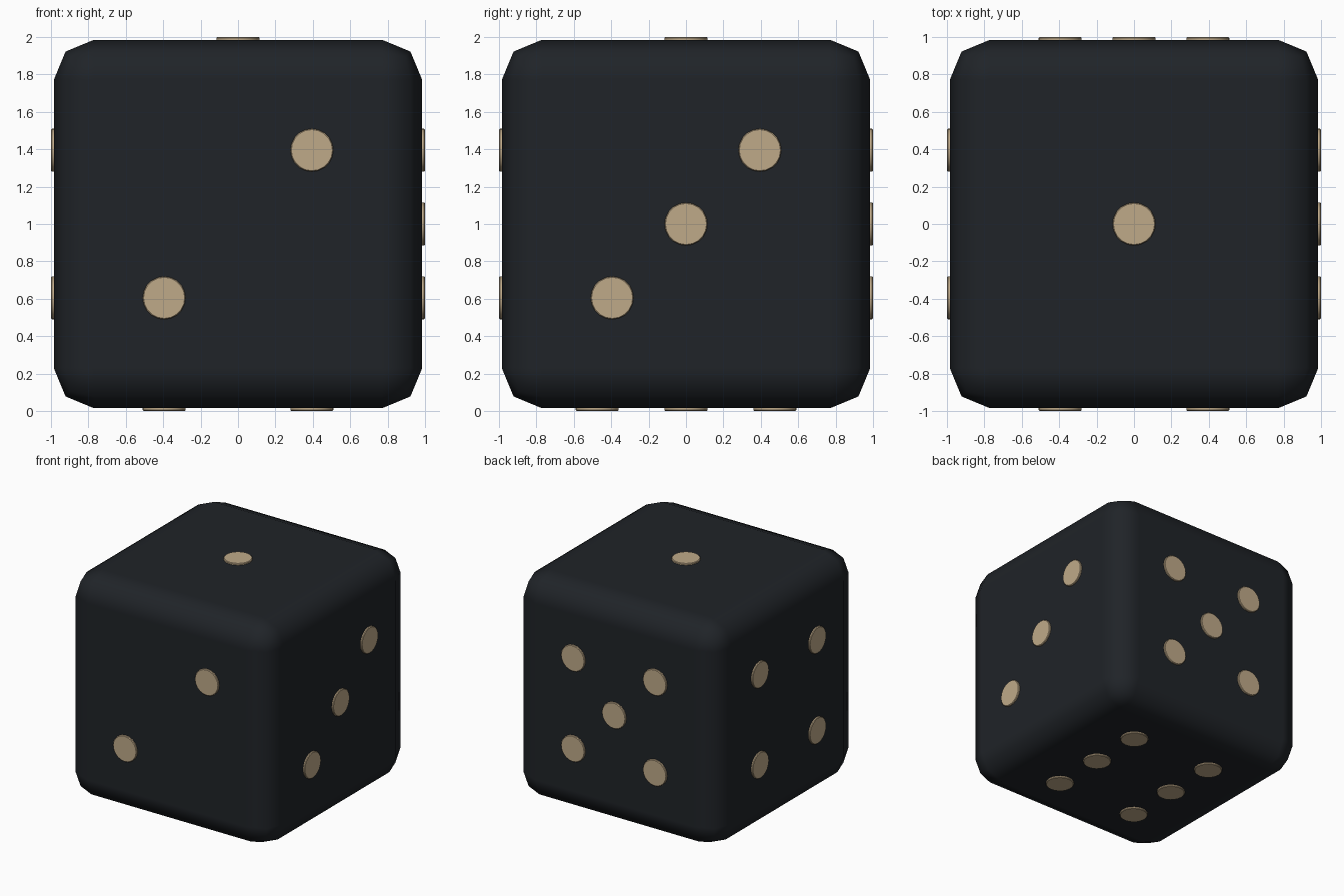
import bpy
from mathutils import Vector

if "Cube" in bpy.data.objects:
    bpy.data.objects.remove(bpy.data.objects["Cube"])

HALF = 0.985        # half width of the body
OUT = 1.0           # outer face of the pips
R = 0.115           # pip radius
P, Q = 0.395, 0.475 # pip spacing


def material(name, colour):
    m = bpy.data.materials.new(name)
    m.diffuse_color = (*colour, 1)
    m.use_nodes = True
    m.node_tree.nodes["Principled BSDF"].inputs["Base Color"].default_value = m.diffuse_color
    return m


dark = material("dark_body", (0.014, 0.017, 0.021))
tan = material("tan_pip", (0.52, 0.40, 0.25))

# Body: cube with two-step rounded edges
bpy.ops.mesh.primitive_cube_add(size=2 * HALF, location=(0, 0, 1))
body = bpy.context.object
body.name = "die_body"
body.data.materials.append(dark)
bpy.ops.object.shade_smooth()
bevel = body.modifiers.new("rounded_edges", 'BEVEL')
bevel.width = 0.215
bevel.segments = 2
bevel.limit_method = 'NONE'
bevel.harden_normals = True


# Pip: thin raised disc with a small chamfer
def pip(name, centre, normal):
    depth = 0.04
    bpy.ops.mesh.primitive_cylinder_add(
        vertices=20, radius=R, depth=depth,
        location=centre + normal * (OUT - depth / 2),
        rotation=normal.to_track_quat('Z', 'Y').to_euler())
    ob = bpy.context.object
    ob.name = name
    ob.data.materials.append(tan)
    bpy.ops.object.shade_smooth_by_angle(angle=0.6)
    b = ob.modifiers.new("chamfer", 'BEVEL')
    b.width = 0.005
    b.segments = 1
    b.limit_method = 'ANGLE'


corners = [(a, b) for a in (-P, P) for b in (-P, P)]
diagonal = [(-P, -P), (P, P)]
X, Y, Z = Vector((1, 0, 0)), Vector((0, 1, 0)), Vector((0, 0, 1))

# Each face: normal, its two in-plane axes, pip positions
faces = {
    "top": (Z, X, Y, [(0, 0)]),
    "front": (-Y, X, Z, diagonal),
    "right": (X, Y, Z, diagonal + [(0, 0)]),
    "left": (-X, Y, Z, corners),
    "back": (Y, X, Z, corners + [(0, 0)]),
    "bottom": (-Z, X, Y, [(a, b) for a in (-P, P) for b in (-Q, 0, Q)]),
}
for face, (n, u, v, spots) in faces.items():
    for i, (a, b) in enumerate(spots):
        pip(f"{face}_pip_{i + 1}", Z + u * a + v * b, n)
